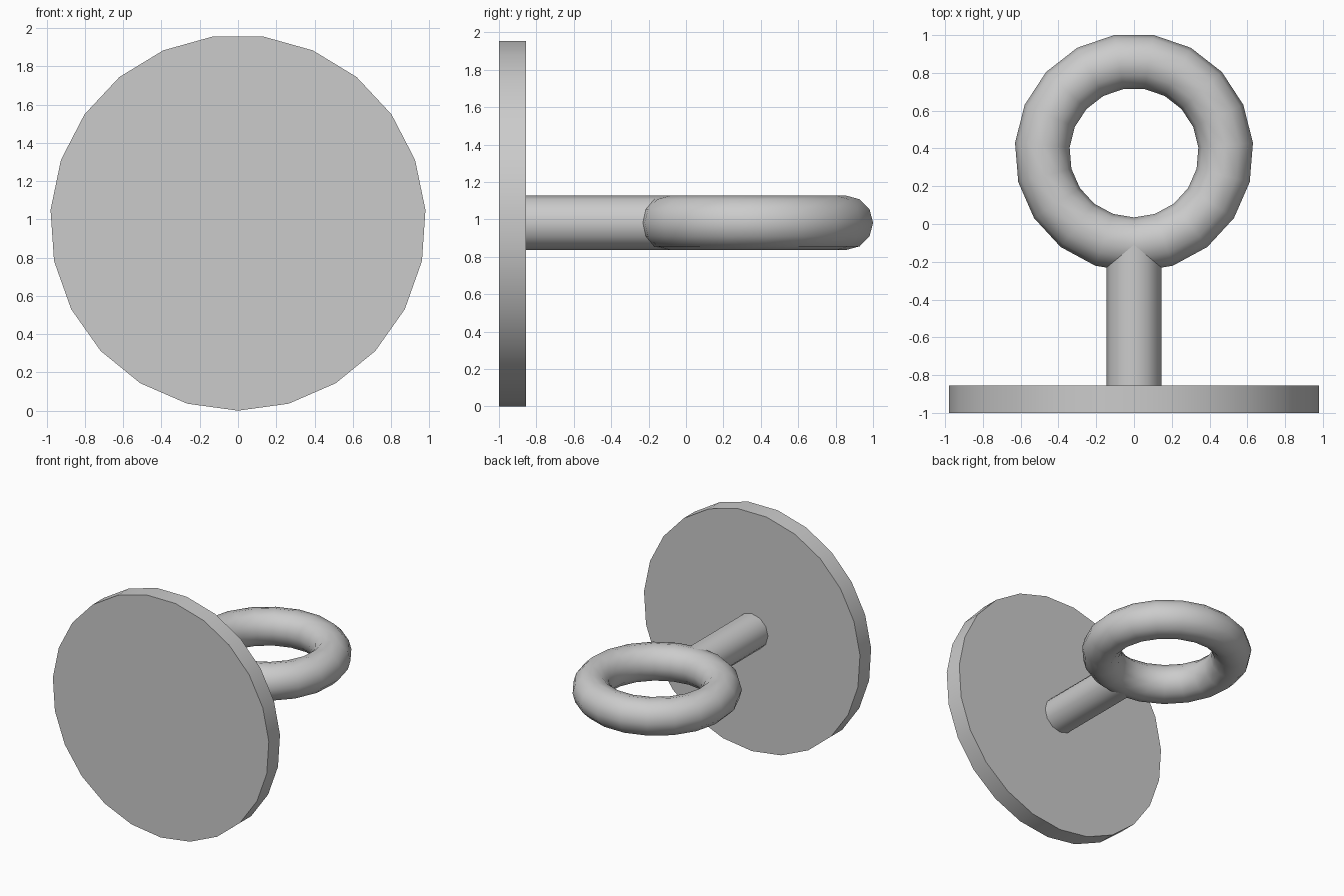
import bpy, bmesh
from math import sin, cos, pi, radians

if "Cube" in bpy.data.objects:
    bpy.data.objects.remove(bpy.data.objects["Cube"])

CZ = 0.982  # height of the shared axis


def prism_y(name, radius, sides, y0, y1):
    """Capped cylinder along y with one corner pointing straight down."""
    bm = bmesh.new()
    angles = [-pi / 2 + 2 * pi * i / sides for i in range(sides)]
    front, back = [[bm.verts.new((radius * cos(a), y, CZ + radius * sin(a)))
                    for a in angles] for y in (y0, y1)]
    bm.faces.new(front)
    bm.faces.new(back[::-1])
    for i in range(sides):
        j = (i + 1) % sides
        bm.faces.new((front[i], back[i], back[j], front[j]))
    bmesh.ops.recalc_face_normals(bm, faces=bm.faces[:])
    mesh = bpy.data.meshes.new(name)
    bm.to_mesh(mesh)
    bm.free()
    obj = bpy.data.objects.new(name, mesh)
    bpy.context.collection.objects.link(obj)
    return obj


def smooth(obj):
    bpy.ops.object.select_all(action='DESELECT')
    obj.select_set(True)
    bpy.context.view_layer.objects.active = obj
    bpy.ops.object.shade_smooth_by_angle(angle=radians(40))


# Round wall plate and the stem that reaches into the ring tube
plate = prism_y("wall_plate", 0.982, 23, -1.0, -0.855)
stem = prism_y("stem", 0.145, 12, -0.855, -0.11)

# Horizontal ring, one segment corner facing the stem
bpy.ops.mesh.primitive_torus_add(
    major_segments=19, minor_segments=12, major_radius=0.487,
    minor_radius=0.145, location=(0, 0.377, CZ), rotation=(0, 0, -pi / 2))
ring = bpy.context.object
ring.name = "ring"

for part in (plate, stem, ring):
    smooth(part)
